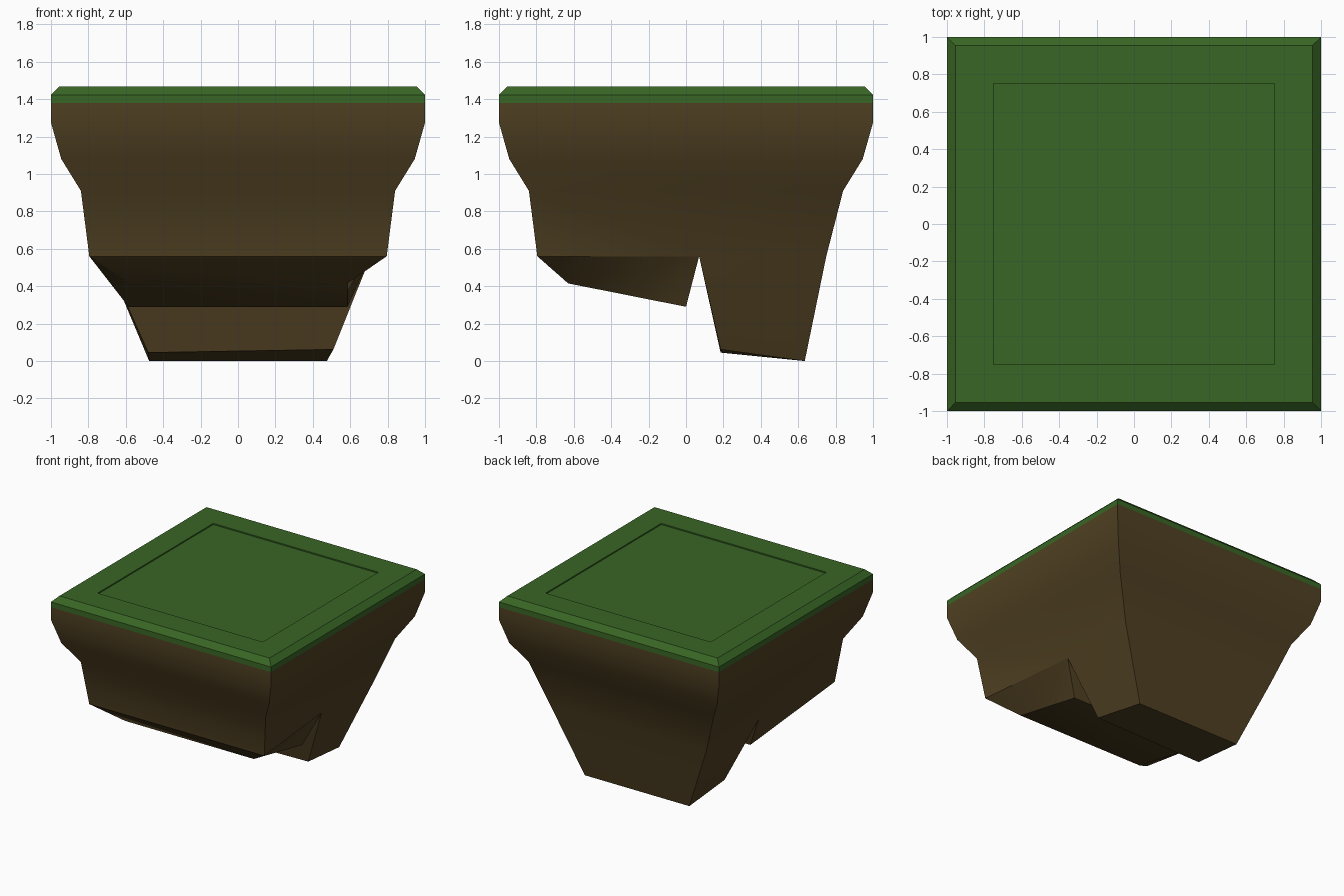
import bpy, bmesh

if "Cube" in bpy.data.objects:
    bpy.data.objects.remove(bpy.data.objects["Cube"])


def material(name, rgb):
    m = bpy.data.materials.new(name)
    m.diffuse_color = (*rgb, 1)
    m.use_nodes = True
    m.node_tree.nodes["Principled BSDF"].inputs["Base Color"].default_value = m.diffuse_color
    return m


def make(name, bm, mat):
    bmesh.ops.recalc_face_normals(bm, faces=bm.faces)
    me = bpy.data.meshes.new(name)
    bm.to_mesh(me)
    bm.free()
    me.materials.append(mat)
    ob = bpy.data.objects.new(name, me)
    bpy.context.collection.objects.link(ob)
    bpy.ops.object.select_all(action='DESELECT')
    ob.select_set(True)
    bpy.context.view_layer.objects.active = ob
    return ob


def ring(bm, r, z):
    return [bm.verts.new((x * r, y * r, z)) for x, y in ((-1, -1), (1, -1), (1, 1), (-1, 1))]


def bridge(bm, a, b):
    n = len(a)
    for i in range(n):
        bm.faces.new((a[i], a[(i + 1) % n], b[(i + 1) % n], b[i]))


grass = material("grass green", (0.040, 0.133, 0.018))
dirt = material("dirt brown", (0.080, 0.052, 0.016))

# grass slab: bevelled rim with a shallow recess in the top
bm = bmesh.new()
rings = [ring(bm, r, z) for r, z in
         ((1, 1.38), (1, 1.423), (0.955, 1.467), (0.75, 1.467), (0.75, 1.457))]
for a, b in zip(rings, rings[1:]):
    bridge(bm, a, b)
bm.faces.new(rings[-1])
make("grass_top", bm, grass)

# dirt body: stepped square bands
bm = bmesh.new()
rings = [ring(bm, r, z) for r, z in ((1, 1.38), (1, 1.275), (0.945, 1.08), (0.84, 0.91))]
for a, b in zip(rings, rings[1:]):
    bridge(bm, a, b)
v = bm.verts.new
f = bm.faces.new
tl, tr, br, bl = rings[-1]
# lowest band narrows towards the back
fl, fr = v((-0.795, -0.795, 0.56)), v((0.795, -0.795, 0.56))
nl, nr = v((-0.71, 0.07, 0.56)), v((0.71, 0.07, 0.56))
kl, kr = v((-0.71, 0.75, 0.56)), v((0.71, 0.75, 0.56))
f((tl, tr, fr, fl))
f((br, bl, kl, kr))
for front, back, a, n, k in ((tl, bl, fl, nl, kl), (tr, br, fr, nr, kr)):
    f((front, a, n))
    f((front, n, back))
    f((back, n, k))
# front chunk with sloping underside
al, ar = v((-0.585, -0.63, 0.415)), v((0.585, -0.63, 0.415))
cl, cr = v((-0.585, 0, 0.29)), v((0.585, 0, 0.29))
for q in ((fl, fr, ar, al), (al, ar, cr, cl), (cl, cr, nr, nl),
          (fl, al, cl), (fl, cl, nl), (fr, ar, nr), (ar, cr, nr)):
    f(q)
# deep rear chunk
dl, dr = v((-0.48, 0.185, 0.045)), v((0.51, 0.185, 0.062))
el, er = v((-0.475, 0.635, 0)), v((0.475, 0.635, 0))
for q in ((nl, nr, dr, dl), (dl, dr, er, el), (el, er, kr, kl),
          (nl, dl, el, kl), (nr, dr, er, kr)):
    f(q)
make("dirt_body", bm, dirt)
bpy.ops.object.shade_smooth_by_angle(angle=0.56)
